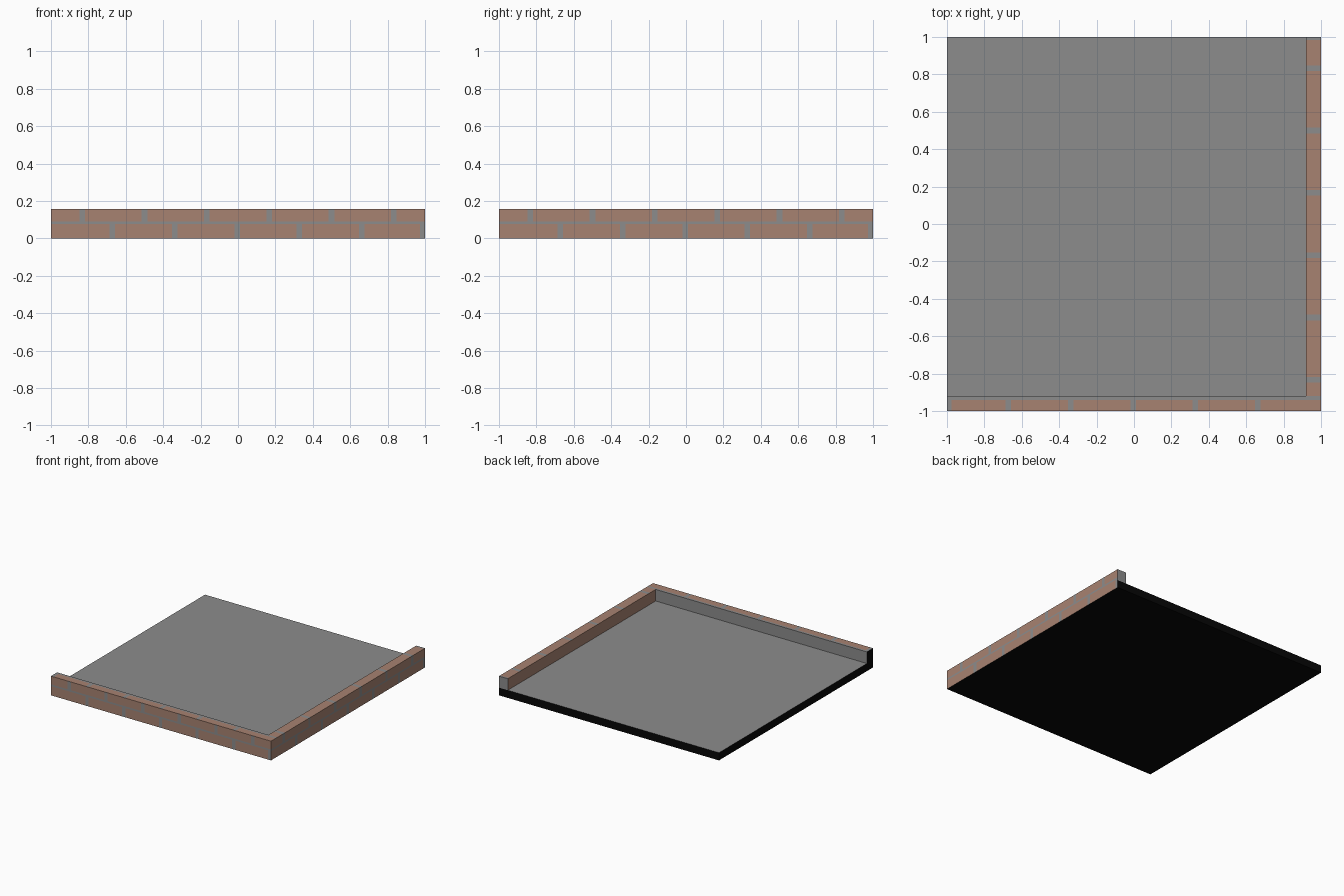
import bpy, bmesh
from mathutils import Vector

if "Cube" in bpy.data.objects:
    bpy.data.objects.remove(bpy.data.objects["Cube"])

H, SLAB, INNER = 0.158, 0.063, 0.92      # wall top, roof top, inner wall line
GAP = 0.015                              # half mortar width
LOW = [k / 3 - 0.005 for k in range(-2, 3)] + [0.988]
HIGH = [k / 3 + 1 / 6 for k in range(-3, 3)]


def material(name, rgb):
    m = bpy.data.materials.new(name)
    m.diffuse_color = (*rgb, 1)
    m.use_nodes = True
    m.node_tree.nodes["Principled BSDF"].inputs["Base Color"].default_value = m.diffuse_color
    return m


GREY, BRICK, BLACK = 0, 1, 2
MATS = [material("concrete grey", (0.265, 0.265, 0.265)),
        material("brick brown", (0.39, 0.225, 0.165)),
        material("underside black", (0.002, 0.002, 0.002))]


def prism(name, outline, height, cuts, rule):
    """Extrude an outline, slice it, and colour its faces by rule."""
    bm = bmesh.new()
    base = bm.faces.new([bm.verts.new((x, y, 0)) for x, y in outline])
    ext = bmesh.ops.extrude_face_region(bm, geom=[base], use_keep_orig=True)
    for v in ext["geom"]:
        if isinstance(v, bmesh.types.BMVert):
            v.co.z = height
    bmesh.ops.recalc_face_normals(bm, faces=bm.faces)
    for axis, pos in cuts:
        n = Vector((0, 0, 0))
        n[axis] = 1
        bmesh.ops.bisect_plane(bm, geom=bm.verts[:] + bm.edges[:] + bm.faces[:],
                               plane_co=n * pos, plane_no=n, dist=1e-5)
    bm.normal_update()
    for f in bm.faces:
        f.material_index = rule(f.calc_center_median(), f.normal)
    me = bpy.data.meshes.new(name)
    bm.to_mesh(me)
    bm.free()
    for m in MATS:
        me.materials.append(m)
    ob = bpy.data.objects.new(name, me)
    bpy.context.collection.objects.link(ob)
    return ob


def course(u, gaps):
    return GREY if any(abs(u - g) < GAP for g in gaps) else BRICK


def bricks(u, z):
    """Two staggered brick courses with a mortar line between."""
    if z < 0.076:
        return course(u, LOW)
    return course(u, HIGH) if z > 0.090 else GREY


def wall_rule(c, n):
    if n.z > 0.5:                                   # coping
        if c.y < -INNER:
            return GREY if c.y > -0.94 else course(c.x, LOW[:-1] + [-0.99])
        return course(c.y, HIGH + [1.0])
    if n.z < -0.5:
        return BLACK
    if n.y < -0.5:                                  # outer front
        return bricks(c.x, c.z)
    if n.x > 0.5:                                   # outer right
        return bricks(c.y, c.z)
    if n.x < -0.5:                                  # left end / inner right
        return BLACK if c.x < -0.99 else BRICK
    return BLACK if c.y > 0.99 and c.z < SLAB else GREY


# L-shaped brick parapet along the front and right
edges = sorted({round(g + s * GAP, 4) for g in LOW + HIGH + [-0.99]
                for s in (-1, 1) if abs(g + s * GAP) < 1})
cuts = [(2, z) for z in (SLAB, 0.076, 0.090)] + [(1, -INNER), (1, -0.94), (1, 0.985)]
cuts += [(a, e) for a in (0, 1) for e in edges]
i = INNER
prism("brick_parapet", [(-1, -1), (1, -1), (1, 1), (i, 1), (i, -i), (-1, -i)],
      H, cuts, wall_rule)

# flat roof slab, dark on its sides and underside
prism("roof_slab", [(-1, -i), (i, -i), (i, 1), (-1, 1)], SLAB, [],
      lambda c, n: GREY if n.z > 0.5 else BLACK)
